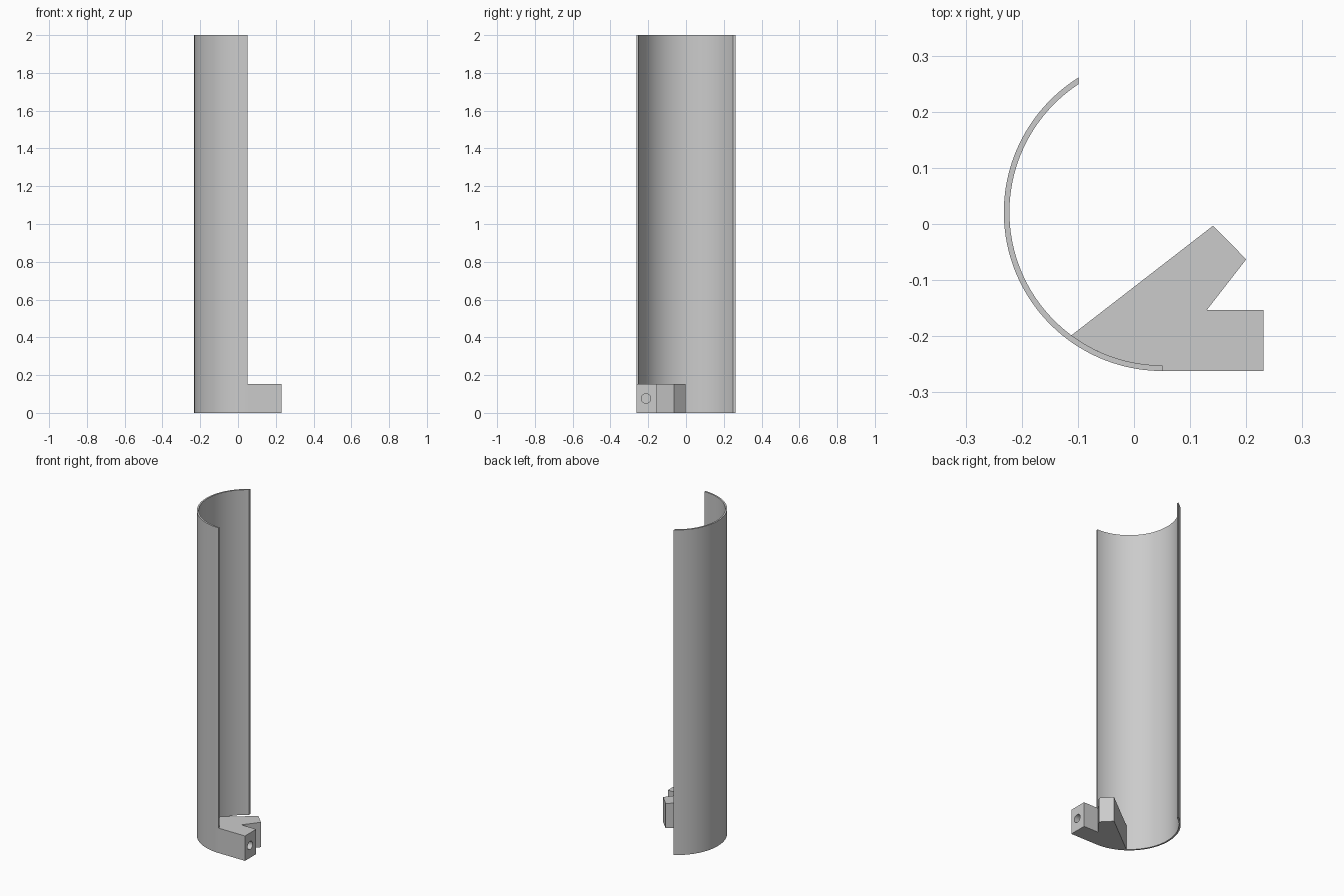
import bpy, bmesh, math
from mathutils import Matrix

if "Cube" in bpy.data.objects:
    bpy.data.objects.remove(bpy.data.objects["Cube"])

grey = bpy.data.materials.new("plain grey")
grey.use_nodes = True
colour = (0.6, 0.6, 0.6, 1)
grey.diffuse_color = colour
grey.node_tree.nodes["Principled BSDF"].inputs["Base Color"].default_value = colour

CX, CY = 0.051, 0.021
R_OUT, R_IN = 0.283, 0.273


def arc(radius, start, end, steps):
    """Points on a circle about the wall axis, angles in radians."""
    angles = [start + (end - start) * i / steps for i in range(steps + 1)]
    return [(CX + radius * math.cos(a), CY + radius * math.sin(a)) for a in angles]


def finish(name, bm):
    bmesh.ops.recalc_face_normals(bm, faces=bm.faces)
    mesh = bpy.data.meshes.new(name)
    bm.to_mesh(mesh)
    bm.free()
    mesh.materials.append(grey)
    obj = bpy.data.objects.new(name, mesh)
    bpy.context.collection.objects.link(obj)
    return obj


def smooth(obj):
    bpy.ops.object.select_all(action="DESELECT")
    obj.select_set(True)
    bpy.context.view_layer.objects.active = obj
    bpy.ops.object.shade_smooth_by_angle(angle=math.radians(30))


# Tall curved wall, both ends cut parallel to y
BOTTOM = 1.5 * math.pi
def cut_angle(radius):
    return math.acos((-0.099 - CX) / radius)

STEPS = 64
outer = arc(R_OUT, cut_angle(R_OUT), BOTTOM, STEPS)
inner = arc(R_IN, cut_angle(R_IN), BOTTOM, STEPS)
bm = bmesh.new()
rings = [[bm.verts.new((x, y, z)) for x, y in side]
         for side, z in ((outer, 0), (inner, 0), (inner, 2), (outer, 2))]
for i in range(STEPS):
    for a, b in zip(rings, rings[1:] + rings[:1]):
        bm.faces.new((a[i], a[i + 1], b[i + 1], b[i]))
for i in (0, STEPS):
    bm.faces.new([ring[i] for ring in rings])
smooth(finish("curved_wall", bm))

# Forked bracket fitted against the inside of the wall
outline = [(CX, -0.262), (0.231, -0.262), (0.231, -0.153), (0.13, -0.153),
           (0.2, -0.063), (0.141, -0.003)]
foot = math.atan2(-0.199 - CY, -0.112 - CX) + 2 * math.pi
outline += arc(R_IN, foot, BOTTOM, 16)
bm = bmesh.new()
base = bm.faces.new([bm.verts.new((x, y, 0)) for x, y in outline])
top = bmesh.ops.extrude_face_region(bm, geom=[base])["geom"]
bmesh.ops.translate(bm, vec=(0, 0, 0.153),
                    verts=[v for v in top if isinstance(v, bmesh.types.BMVert)])
bracket = finish("forked_bracket", bm)

# Screw hole in the end of the straight arm
bm = bmesh.new()
bmesh.ops.create_cone(bm, cap_ends=True, segments=32, radius1=0.025, radius2=0.025,
                      depth=0.2, matrix=Matrix.Translation((0.231, -0.212, 0.076))
                      @ Matrix.Rotation(math.pi / 2, 4, "Y"))
cutter = finish("screw_hole_cutter", bm)
cutter.hide_render = True
cutter.display_type = "WIRE"
cut = bracket.modifiers.new("screw hole", "BOOLEAN")
cut.object = cutter
cut.solver = "EXACT"
bpy.context.view_layer.objects.active = bracket
bpy.ops.object.modifier_apply(modifier=cut.name)
bpy.data.objects.remove(cutter)
smooth(bracket)
